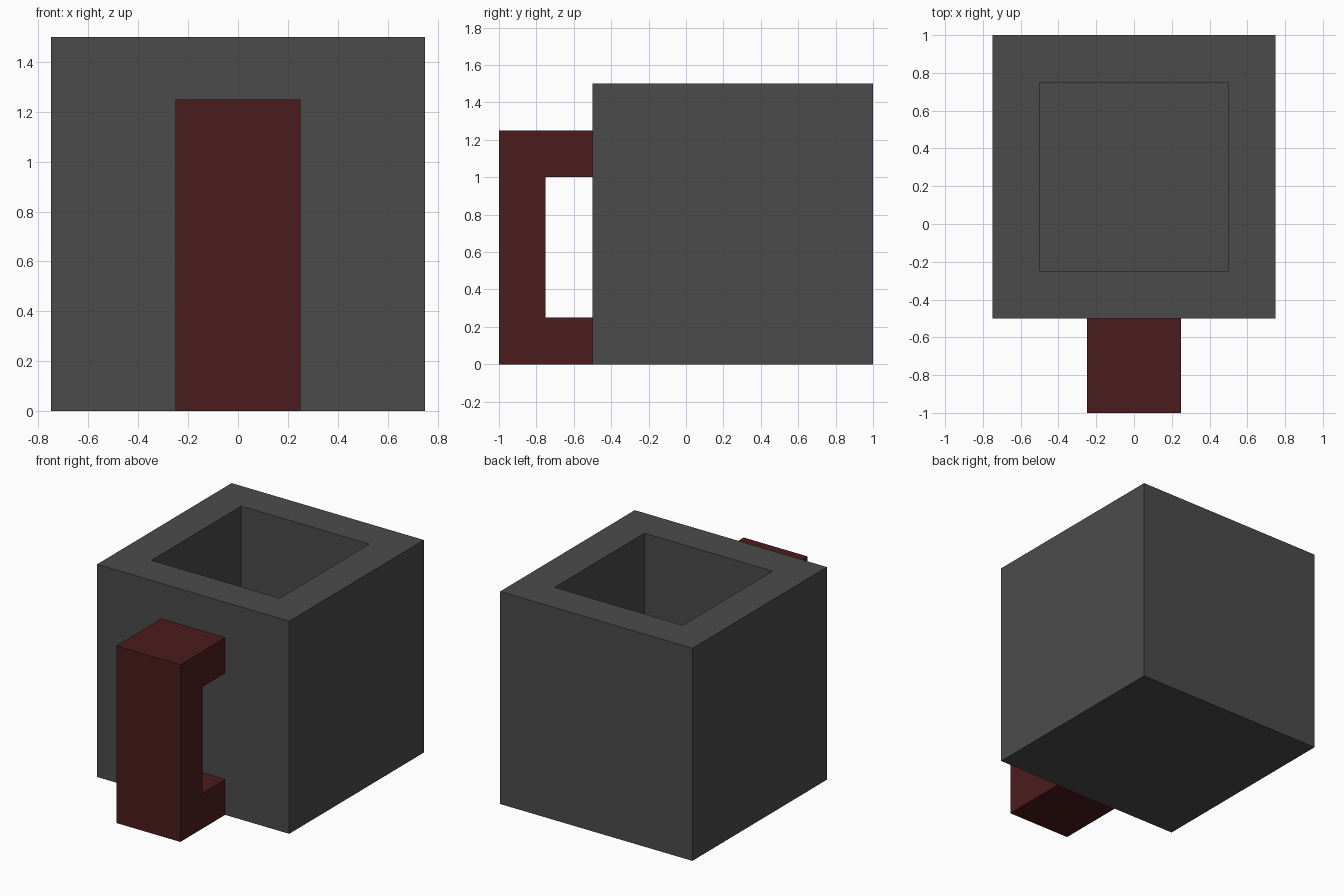
import bpy
import bmesh
from mathutils import Vector

if "Cube" in bpy.data.objects:
    bpy.data.objects.remove(bpy.data.objects["Cube"])


def material(name, rgb):
    mat = bpy.data.materials.new(name)
    mat.diffuse_color = (*rgb, 1.0)
    mat.use_nodes = True
    mat.node_tree.nodes["Principled BSDF"].inputs["Base Color"].default_value = mat.diffuse_color
    return mat


def add_object(name, bm, mat):
    bmesh.ops.recalc_face_normals(bm, faces=bm.faces)
    mesh = bpy.data.meshes.new(name)
    bm.to_mesh(mesh)
    bm.free()
    mesh.materials.append(mat)
    obj = bpy.data.objects.new(name, mesh)
    bpy.context.collection.objects.link(obj)
    return obj


SIZE, WALL = 1.5, 0.25
grey = material("dark grey", (0.071, 0.071, 0.071))
red = material("dark red", (0.071, 0.0115, 0.0115))

# Mug body: cube with the top inset and pushed down into a square cavity
bm = bmesh.new()
bmesh.ops.create_cube(bm, size=SIZE)
bmesh.ops.translate(bm, verts=bm.verts, vec=(0, 0.25, SIZE / 2))
top = max(bm.faces, key=lambda f: f.calc_center_median().z)
bmesh.ops.inset_region(bm, faces=[top], thickness=WALL, use_even_offset=True)
floor = bmesh.ops.extrude_discrete_faces(bm, faces=[top])["faces"][0]
bmesh.ops.translate(bm, verts=floor.verts, vec=(0, 0, WALL - SIZE))
add_object("mug_body", bm, grey)

# Handle: C-shaped side profile extruded across x
profile = [(-0.5, 0), (-1, 0), (-1, 1.25), (-0.5, 1.25),
           (-0.5, 1), (-0.75, 1), (-0.75, 0.25), (-0.5, 0.25)]
bm = bmesh.new()
side = bm.faces.new([bm.verts.new((-0.25, y, z)) for y, z in profile])
ext = bmesh.ops.extrude_face_region(bm, geom=[side])
verts = [g for g in ext["geom"] if isinstance(g, bmesh.types.BMVert)]
bmesh.ops.translate(bm, verts=verts, vec=Vector((0.5, 0, 0)))
add_object("handle", bm, red)
